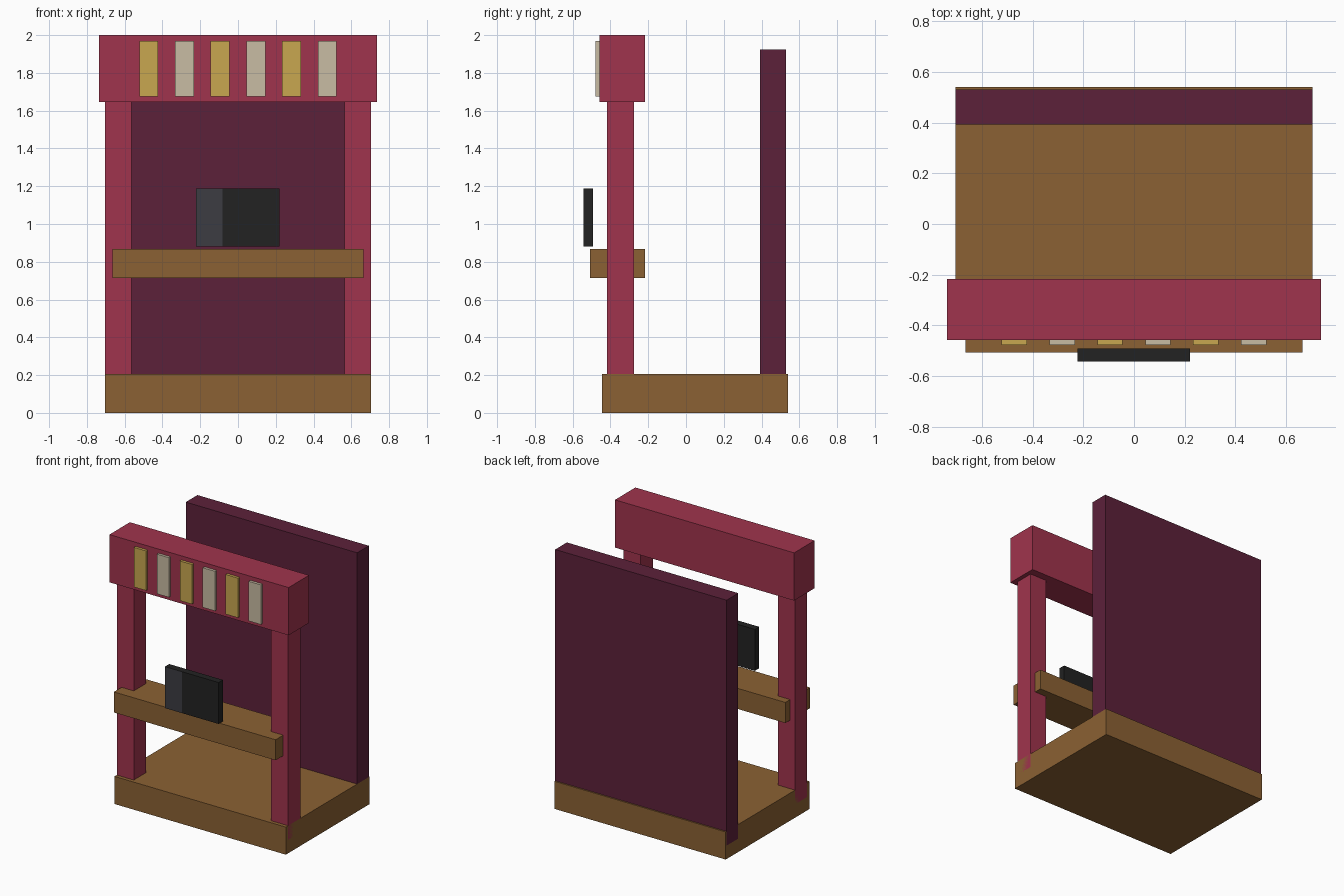
import bpy, bmesh

if "Cube" in bpy.data.objects:
    bpy.data.objects.remove(bpy.data.objects["Cube"])


def material(name, rgb):
    m = bpy.data.materials.new(name)
    m.diffuse_color = (*rgb, 1)
    m.use_nodes = True
    m.node_tree.nodes["Principled BSDF"].inputs["Base Color"].default_value = m.diffuse_color
    return m


RED = material("crimson", (0.352, 0.034, 0.074))
WOOD = material("brown wood", (0.258, 0.120, 0.033))
PLUM = material("dark plum", (0.107, 0.015, 0.042))
BLACK = material("black", (0.016, 0.016, 0.016))
GREY = material("dark grey", (0.045, 0.045, 0.054))
GOLD = material("gold", (0.578, 0.386, 0.080))
CREAM = material("cream", (0.578, 0.503, 0.366))


def box(name, x, y, z, mat):
    """Box from (min, max) ranges on each axis."""
    bm = bmesh.new()
    bmesh.ops.create_cube(bm, size=1)
    for v in bm.verts:
        v.co = [r[0] if c < 0 else r[1] for c, r in zip(v.co, (x, y, z))]
    mesh = bpy.data.meshes.new(name)
    bm.to_mesh(mesh)
    bm.free()
    mesh.materials.append(mat)
    obj = bpy.data.objects.new(name, mesh)
    bpy.context.collection.objects.link(obj)
    return obj


# Floor, back wall and counter
box("base", (-0.705, 0.705), (-0.445, 0.54), (0, 0.205), WOOD)
box("back_wall", (-0.705, 0.705), (0.393, 0.53), (0.10, 1.925), PLUM)
box("counter", (-0.665, 0.665), (-0.508, -0.218), (0.715, 0.868), WOOD)

# Front posts, sunk into the base
for side, x in (("left", (-0.705, -0.565)), ("right", (0.565, 0.705))):
    box(f"{side}_post", x, (-0.418, -0.275), (0.10, 1.65), RED)

# Header beam with alternating plaques
box("header", (-0.737, 0.737), (-0.458, -0.218), (1.645, 2.0), RED)
for i in range(6):
    cx = (i - 2.5) * 0.189
    box(f"plaque_{i + 1}", (cx - 0.05, cx + 0.05), (-0.478, -0.456),
        (1.675, 1.97), CREAM if i % 2 else GOLD)

# Upright panel whose front face is split into a grey strip and a black field
panel = box("display_panel", (-0.222, 0.22), (-0.543, -0.492), (0.88, 1.188), BLACK)
panel.data.materials.append(GREY)
bm = bmesh.new()
bm.from_mesh(panel.data)
bmesh.ops.bisect_plane(bm, geom=bm.verts[:] + bm.edges[:] + bm.faces[:],
                       plane_co=(-0.082, 0, 0), plane_no=(1, 0, 0))
bm.normal_update()
for f in bm.faces:
    if f.normal.y < -0.9 and f.calc_center_median().x < -0.082:
        f.material_index = 1
bm.to_mesh(panel.data)
bm.free()
